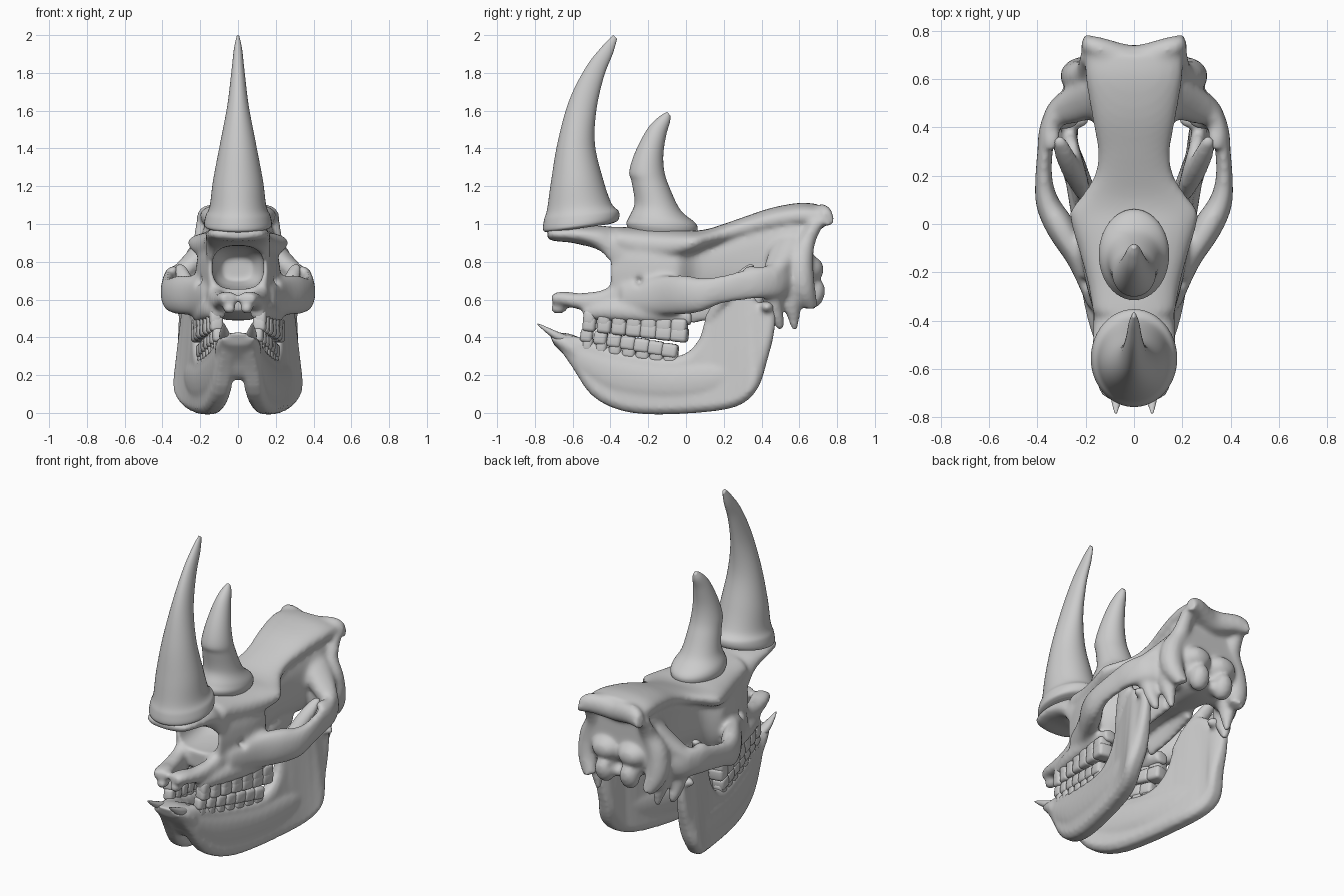
import bpy, bmesh, math
from mathutils import Vector, Matrix


def finish(name, bm):
    bmesh.ops.recalc_face_normals(bm, faces=bm.faces)
    me = bpy.data.meshes.new(name)
    bm.to_mesh(me)
    bm.free()
    ob = bpy.data.objects.new(name, me)
    bpy.context.collection.objects.link(ob)
    for p in me.polygons:
        p.use_smooth = True
    return ob


def spline(rows, n=4):
    # Catmull-Rom through rows of numbers
    out = []
    for i in range(len(rows) - 1):
        p = [rows[max(0, min(len(rows) - 1, i + k))] for k in (-1, 0, 1, 2)]
        for j in range(n):
            t = j / n
            out.append([0.5 * (2 * b + (c - a) * t + (2 * a - 5 * b + 4 * c - d) * t * t
                               + (3 * b - a - 3 * c + d) * t ** 3) for a, b, c, d in zip(*p)])
    return out + [list(rows[-1])]


def loft(bm, rows, e=1.0, seg=32, n=4):
    # row: point A (xyz), opposite point B (xyz), half width across
    rows = spline(rows, n)
    mids = [(Vector(r[:3]) + Vector(r[3:6])) / 2 for r in rows]
    rings = []
    for i, r in enumerate(rows):
        tan = mids[min(i + 1, len(mids) - 1)] - mids[max(i - 1, 0)]
        u = (Vector(r[:3]) - Vector(r[3:6])) / 2
        v = u.cross(tan).normalized() * r[6]
        ring = []
        for k in range(seg):
            c, s = math.cos(2 * math.pi * k / seg), math.sin(2 * math.pi * k / seg)
            ring.append(bm.verts.new(mids[i] + u * math.copysign(abs(c) ** e, c)
                                     + v * math.copysign(abs(s) ** e, s)))
        rings.append(ring)
    for a, b in zip(rings, rings[1:]):
        for k in range(seg):
            bm.faces.new((a[k], a[(k + 1) % seg], b[(k + 1) % seg], b[k]))
    bm.faces.new(rings[0])
    bm.faces.new(rings[-1])


def body(bm, rows, e=0.8):
    # row: y, top z, bottom z, half width
    loft(bm, [(0, y, t, 0, y, b, w) for y, t, b, w in rows], e)


def tube(bm, rows, s=1):
    # row: x, y, z, half thickness, half height (vertical)
    loft(bm, [(s * x, y, z + h, s * x, y, z - h, w) for x, y, z, w, h in rows], 0.9, 20)


def rod(bm, pts, s=1):
    # row: x, y, z, radius; for steep parts, ring axis lies along y
    loft(bm, [(s * x, y + r, z, s * x, y - r, z, r) for x, y, z, r in pts], 1, 16)


def blob(bm, c, r, rx=0):
    m = Matrix.Translation(c) @ Matrix.Rotation(rx, 4, 'X') @ Matrix.Diagonal((*r, 1))
    bmesh.ops.create_uvsphere(bm, u_segments=24, v_segments=16, radius=1, matrix=m)


def bone(ob, cutter=None, voxel=0.012, smooth=9):
    # fuse overlapping parts into one soft surface
    def remesh():
        m = ob.modifiers.new("fuse", 'REMESH')
        m.mode, m.voxel_size, m.use_smooth_shade = 'VOXEL', voxel, True
    remesh()
    if cutter:
        b = ob.modifiers.new("hollow", 'BOOLEAN')
        b.operation, b.object, b.solver = 'DIFFERENCE', cutter, 'EXACT'
        remesh()
    sm = ob.modifiers.new("soften", 'SMOOTH')
    sm.factor, sm.iterations = 0.5, smooth


# ---- cranium ----
bm = bmesh.new()
# face and braincase
body(bm, [(-.4, .96, .54, .155), (-.3, .975, .51, .185), (-.18, .97, .49, .215), (-.08, .96, .49, .225),
          (-.03, .95, .5, .215), (.06, .95, .57, .15), (.2, .98, .6, .14), (.32, 1.04, .59, .145),
          (.45, 1.08, .58, .17), (.57, 1.1, .58, .2), (.67, 1.09, .6, .19)])
# forehead roof with brow corners, narrowing into the crown and flaring at the nape
body(bm, [(-.37, .985, .84, .17), (-.25, .98, .8, .19), (-.12, .975, .79, .225), (-.02, .97, .81, .255),
          (.05, .965, .84, .265), (.12, .975, .87, .215), (.2, 1.0, .89, .165), (.3, 1.035, .92, .15),
          (.45, 1.085, .95, .175), (.6, 1.112, .97, .2), (.7, 1.105, .97, .205)], 0.85)
# nasal shelf
body(bm, [(-.735, .965, .925, .09), (-.7, .98, .91, .14), (-.6, .99, .9, .168), (-.5, .99, .87, .172),
          (-.44, .99, .82, .17), (-.38, .985, .72, .168), (-.32, .985, .7, .17)], 0.85)
# nape crest
loft(bm, [(-.21, .745, 1.075, -.215, .765, .985, .03), (-.15, .72, 1.105, -.15, .74, .99, .045),
          (0, .68, 1.095, 0, .69, .96, .055), (.15, .72, 1.105, .15, .74, .99, .045),
          (.21, .745, 1.075, .215, .765, .985, .03)], 1, 20)
for s in (1, -1):
    # cheek arch
    tube(bm, [(.16, -.34, .61, .03, .07), (.225, -.16, .62, .045, .1), (.3, -.02, .625, .06, .105),
              (.355, .08, .625, .05, .09), (.373, .18, .65, .036, .075), (.368, .3, .675, .032, .08),
              (.35, .4, .69, .04, .085), (.28, .49, .7, .06, .1), (.13, .54, .72, .07, .12)], s)
    blob(bm, (s * .34, .37, .745), (.035, .07, .03), -.3)
    # shelf closing the temple opening at the back
    tube(bm, [(.35, .44, .71, .04, .05), (.27, .48, .78, .07, .06), (.17, .53, .86, .09, .09),
              (.1, .56, .9, .09, .1)], s)
    # tooth-bearing edge and front prongs
    tube(bm, [(.1, -.54, .53, .04, .035), (.14, -.38, .54, .055, .055), (.18, -.15, .52, .055, .05),
              (.19, .03, .5, .045, .04)], s)
    tube(bm, [(.13, -.3, .63, .045, .12), (.115, -.42, .595, .045, .065), (.09, -.55, .59, .05, .045),
              (.06, -.65, .605, .055, .038), (.045, -.705, .605, .045, .028)], s)
    blob(bm, (s * .045, -.675, .55), (.035, .045, .026))
    # edges of the nape, ear region and hanging processes
    rod(bm, [(.185, .7, 1.02, .04), (.19, .635, .9, .05), (.23, .61, .79, .065), (.235, .62, .66, .065),
             (.2, .66, .56, .04)], s)
    rod(bm, [(.28, .45, .68, .06), (.27, .46, .57, .05), (.26, .485, .49, .035), (.255, .5, .44, .016)], s)
    rod(bm, [(.22, .57, .7, .07), (.22, .56, .58, .05), (.21, .57, .5, .032), (.205, .575, .44, .016)], s)
    blob(bm, (s * .085, .68, .63), (.06, .055, .08), -.3)
    blob(bm, (s * .09, .66, .76), (.09, .07, .07))
    # wing plates under the braincase
    tube(bm, [(.1, .02, .53, .025, .06), (.1, .2, .57, .025, .07), (.08, .4, .6, .03, .05)], s)
cranium = finish("cranium", bm)

# hollows: nose, nerve openings, spine opening
bm = bmesh.new()
body(bm, [(-.7, .895, .66, .125), (-.5, .885, .66, .13), (-.35, .885, .655, .135), (-.2, .87, .67, .13),
          (-.1, .82, .7, .08)], .7)
blob(bm, (0, .72, .675), (.045, .08, .045))
for s in (1, -1):
    blob(bm, (s * .23, -.25, .7), (.06, .026, .03))
cutter = finish("hollow_cutter", bm)
cutter.hide_render = True
cutter.hide_set(True)
bone(cranium, cutter)

# ---- lower jaw ----
bm = bmesh.new()
outline = [(-.71, .4), (-.62, .41), (-.5, .385), (-.4, .345), (-.25, .315), (-.1, .295), (0, .315), (.07, .39),
           (.105, .5), (.16, .61), (.25, .67), (.34, .64), (.39, .575), (.47, .56), (.465, .42), (.43, .28),
           (.385, .14), (.3, .05), (.15, .01), (-.15, -.008), (-.35, .015), (-.5, .095), (-.6, .24)]
outline = spline(outline + outline[:1], 3)[:-1]
N = len(outline)
for s in (1, -1):
    layers = []
    for d, inset in ((-1, .03), (-.55, 0), (.55, 0), (1, .03)):
        ring = []
        for k, (y, z) in enumerate(outline):
            half = .055 - .025 * min(1, max(0, (z - .2) / .3))
            (y0, z0), (y1, z1) = outline[k - 1], outline[(k + 1) % N]
            n = Vector((z1 - z0, y0 - y1)).normalized() * inset
            flare = .03 * math.exp(-((y - .32) / .15) ** 2 - ((z - .12) / .1) ** 2)
            ring.append(bm.verts.new((s * (.19 + .2 * y + flare + d * half), y + n.x, z + n.y)))
        layers.append(ring)
    for a, b in zip(layers, layers[1:]):
        for k in range(N):
            j = (k + 1) % N
            bm.faces.new((a[k], a[j], b[j], b[k]))
    for ring in (layers[0], layers[-1]):
        bmesh.ops.triangulate(bm, faces=[bm.faces.new(ring)])
    # swollen body, hinge knob and muscle prong
    tube(bm, [(.085, -.57, .29, .04, .08), (.115, -.38, .2, .06, .12), (.162, -.12, .16, .068, .12),
              (.21, .1, .17, .06, .11), (.245, .24, .2, .045, .07), (.26, .32, .22, .02, .03)], s)
    blob(bm, (s * .27, .43, .56), (.085, .04, .035))
    rod(bm, [(.21, .13, .5, .035), (.25, .21, .62, .045), (.285, .28, .71, .042), (.305, .33, .765, .032),
             (.308, .345, .79, .015)], s)
# chin bridge
loft(bm, [(0, -.725, .425, 0, -.7, .36, .085), (0, -.62, .42, 0, -.62, .28, .12),
          (0, -.5, .37, 0, -.54, .18, .12), (0, -.38, .31, 0, -.42, .19, .1)], .9)
bone(finish("lower_jaw", bm), smooth=7)

# ---- teeth ----
def tooth(bm, x, y, z, w, l, h, turn, lean):
    m = (Matrix.Translation((x, y, z)) @ Matrix.Rotation(turn, 4, 'Z') @ Matrix.Rotation(lean, 4, 'X')
         @ Matrix.Diagonal((w, l, h, 1)))
    g = bmesh.ops.create_cube(bm, size=1, matrix=m)
    edges = list({e for v in g['verts'] for e in v.link_edges})
    bmesh.ops.bevel(bm, geom=edges, offset=.02, segments=3, profile=.5, affect='EDGES')


up, low = bmesh.new(), bmesh.new()
for s in (1, -1):
    for i in range(7):
        t = i / 6
        size = .07 + .022 * min(1, t * 1.6)
        tooth(up, s * (.115 + .085 * t), -.51 + .475 * t, .47 - .055 * t, size, size, .08, -s * .17, -.1)
        tooth(up, s * (.12 + .085 * t), -.51 + .475 * t, .505 - .045 * t, size * .9, size * .92, .08, -s * .17, -.1)
        tooth(low, s * (.105 + .075 * t), -.525 + .44 * t, .41 - .08 * t, size * .85, size * .95, .075, -s * .17, -.15)
        tooth(low, s * (.105 + .075 * t), -.52 + .44 * t, .365 - .07 * t, size * .7, size * .8, .08, -s * .17, -.15)
finish("upper_teeth", up)
finish("lower_teeth", low)

# lower tusks
bm = bmesh.new()
for s in (1, -1):
    tube(bm, [(.06, -.6, .375, .03, .025), (.07, -.68, .405, .03, .025), (.074, -.74, .44, .018, .016),
              (.075, -.785, .47, .004, .004)], s)
finish("lower_tusks", bm)


# ---- horns: front y, z, back y, z, half width ----
def horn(name, rows):
    bm = bmesh.new()
    loft(bm, [(0, a, b, 0, c, d, w) for a, b, c, d, w in rows], 1, 48, 6)
    finish(name, bm)


horn("front_horn", [(-.72, .955, -.4, 1.0, .155), (-.755, .965, -.36, 1.02, .178), (-.752, 1.02, -.355, 1.065, .172),
                    (-.735, 1.08, -.395, 1.11, .15), (-.715, 1.22, -.44, 1.24, .132), (-.68, 1.43, -.482, 1.42, .095),
                    (-.62, 1.65, -.475, 1.6, .057), (-.53, 1.83, -.435, 1.78, .035), (-.44, 1.945, -.388, 1.9, .022),
                    (-.385, 2.0, -.365, 1.98, .008)])
horn("rear_horn", [(-.29, .95, .04, .94, .13), (-.315, 1.0, .06, .965, .145), (-.3, 1.04, .05, 1.005, .14),
                   (-.272, 1.11, -.03, 1.075, .11), (-.287, 1.22, -.09, 1.2, .094), (-.3, 1.28, -.115, 1.28, .088),
                   (-.265, 1.39, -.12, 1.37, .07), (-.2, 1.51, -.105, 1.47, .047), (-.14, 1.57, -.085, 1.54, .028),
                   (-.1, 1.593, -.083, 1.575, .01)])
